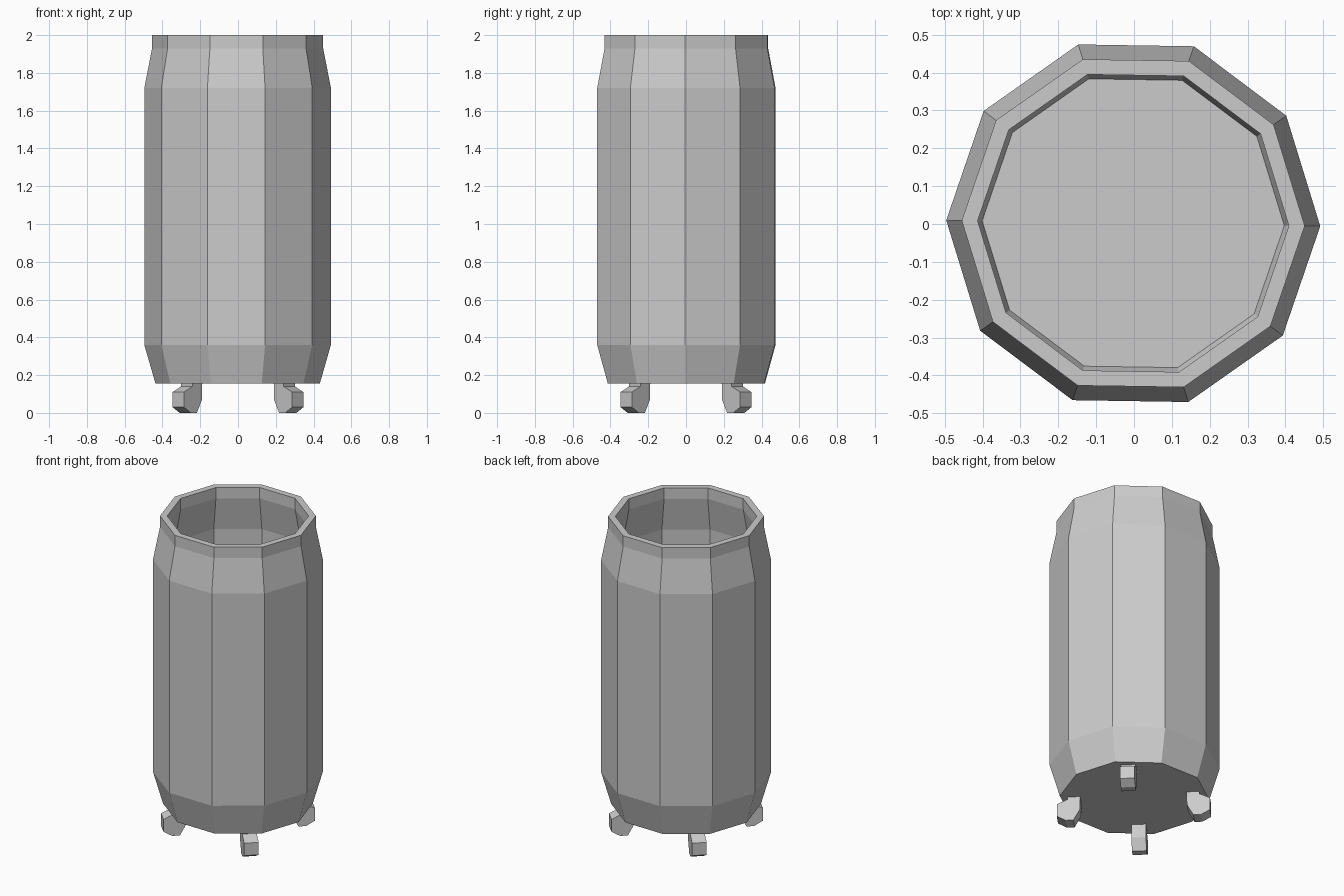
import bpy
import bmesh
from math import cos, sin, tau, radians
from mathutils import Vector, Matrix

cube = bpy.data.objects.get("Cube")
if cube:
    bpy.data.objects.remove(cube, do_unlink=True)

# Single grey finish
grey = bpy.data.materials.new("plain_grey")
grey.use_nodes = True
colour = (0.6, 0.6, 0.6, 1)
grey.diffuse_color = colour
grey.node_tree.nodes["Principled BSDF"].inputs["Base Color"].default_value = colour


def finish(bm, name):
    bmesh.ops.recalc_face_normals(bm, faces=bm.faces)
    mesh = bpy.data.meshes.new(name)
    bm.to_mesh(mesh)
    bm.free()
    mesh.materials.append(grey)
    obj = bpy.data.objects.new(name, mesh)
    bpy.context.collection.objects.link(obj)
    return obj


def lathe(name, profile, sides, turn, centre):
    """Sweep (radius, height) points around z and cap both ends."""
    bm = bmesh.new()
    rings = []
    for r, z in profile:
        angles = [turn + tau * i / sides for i in range(sides)]
        rings.append([bm.verts.new((centre.x + r * cos(a), centre.y + r * sin(a), z))
                      for a in angles])
    for low, high in zip(rings, rings[1:]):
        for i in range(sides):
            j = (i + 1) % sides
            bm.faces.new((low[i], low[j], high[j], high[i]))
    bm.faces.new(rings[0])
    bm.faces.new(rings[-1])
    return finish(bm, name)


def foot(name, profile, width, angle):
    """Extrude a side profile (radius, height) and turn it to its corner."""
    bm = bmesh.new()
    face = bm.faces.new([bm.verts.new((r, -width / 2, z)) for r, z in profile])
    grown = bmesh.ops.extrude_face_region(bm, geom=[face])
    moved = [v for v in grown["geom"] if isinstance(v, bmesh.types.BMVert)]
    bmesh.ops.translate(bm, verts=moved, vec=(0, width, 0))
    bmesh.ops.rotate(bm, verts=bm.verts, matrix=Matrix.Rotation(angle, 3, "Z"))
    return finish(bm, name)


# Hollow ten-sided container: outside from base to rim, then inside to the floor
outside = [(0.435, 0.155), (0.494, 0.36), (0.494, 1.72), (0.453, 1.93), (0.453, 2)]
inside = [(0.411, 2), (0.411, 1.93), (0.452, 1.715), (0.452, 0.365), (0.399, 0.195)]
lathe("container_body", outside + inside, 10, radians(-0.9), Vector((-0.002, 0.002)))

# Four stubby feet on the diagonals
foot_profile = [(0.31, 0.16), (0.312, 0.07), (0.35, 0), (0.395, 0),
                (0.447, 0.03), (0.447, 0.11), (0.385, 0.14), (0.385, 0.16)]
corners = ["back_left", "back_right", "front_right", "front_left"]
for i, corner in enumerate(corners):
    foot(corner + "_foot", foot_profile, 0.085, radians(45 + 90 * i))
